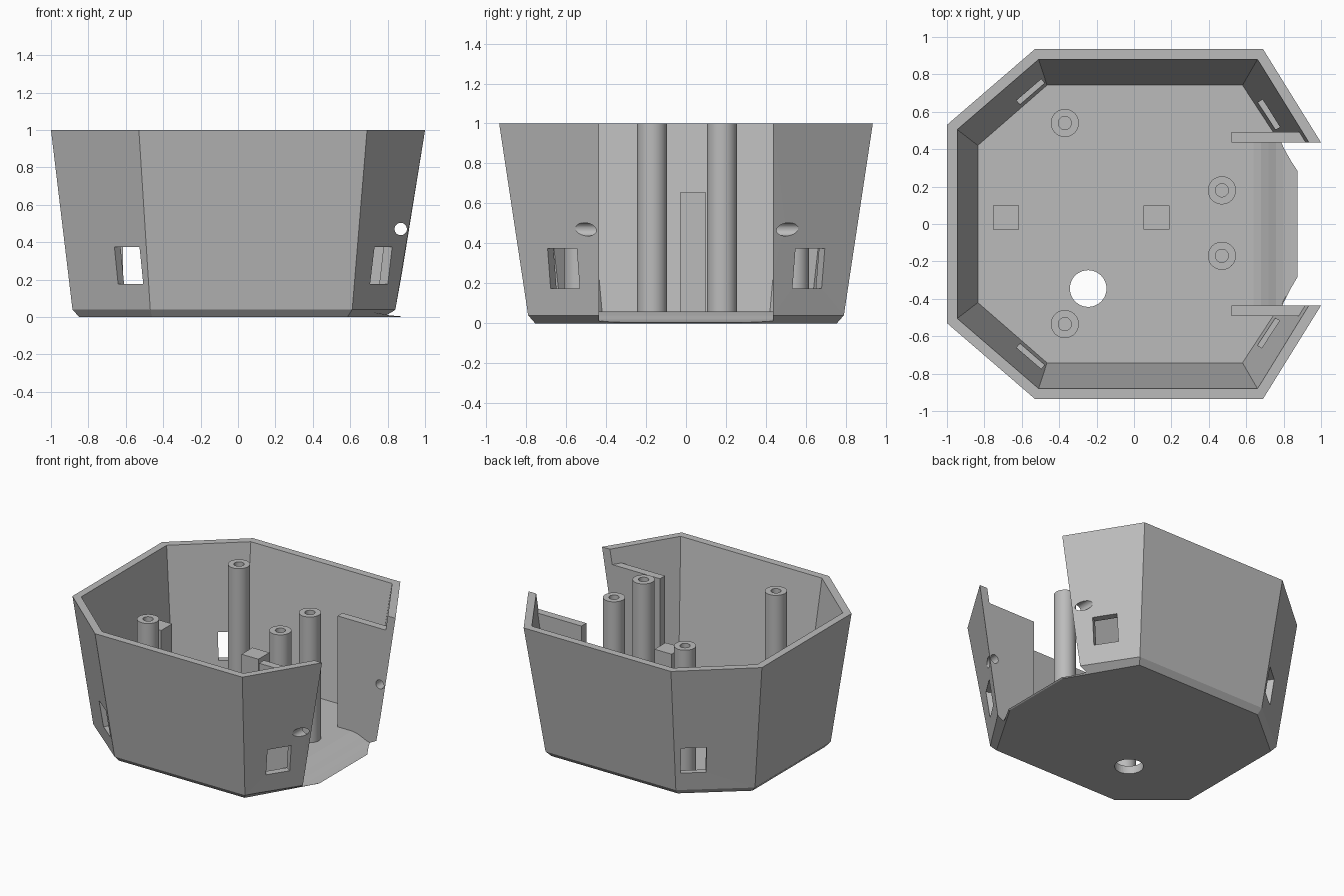
import bpy, bmesh, math
from mathutils import Matrix, Vector

cube = bpy.data.objects.get("Cube")
if cube:
    bpy.data.objects.remove(cube, do_unlink=True)

grey = bpy.data.materials.new("plain_grey")
grey.use_nodes = True
colour = (0.5, 0.5, 0.5, 1)
grey.diffuse_color = colour
grey.node_tree.nodes["Principled BSDF"].inputs["Base Color"].default_value = colour


def make(name, bm):
    bmesh.ops.recalc_face_normals(bm, faces=bm.faces)
    mesh = bpy.data.meshes.new(name)
    bm.to_mesh(mesh)
    bm.free()
    obj = bpy.data.objects.new(name, mesh)
    bpy.context.collection.objects.link(obj)
    return obj


def loft(name, rings):
    """Solid from a stack of equal point rings."""
    bm = bmesh.new()
    rows = [[bm.verts.new(p) for p in ring] for ring in rings]
    for low, high in zip(rows, rows[1:]):
        for i in range(len(low)):
            j = (i + 1) % len(low)
            bm.faces.new((low[i], low[j], high[j], high[i]))
    bm.faces.new(rows[0][::-1])
    bm.faces.new(rows[-1])
    return make(name, bm)


def octagon(half, z):
    """Mirror the +y half outline across the x axis."""
    return [(x, y, z) for x, y in half] + [(x, -y, z) for x, y in reversed(half)]


def box(name, low, high, turn=0.0):
    low, high = Vector(low), Vector(high)
    mid, size = (low + high) / 2, high - low
    bm = bmesh.new()
    bmesh.ops.create_cube(bm, size=1, matrix=Matrix.Translation(mid)
                          @ Matrix.Rotation(turn, 4, "Z") @ Matrix.Diagonal((*size, 1)))
    return make(name, bm)


def cylinder(name, centre, radius, depth, tilt=0.0):
    bm = bmesh.new()
    bmesh.ops.create_cone(bm, cap_ends=True, segments=48, radius1=radius, radius2=radius,
                          depth=depth, matrix=Matrix.Translation(centre)
                          @ Matrix.Rotation(tilt, 4, "X"))
    return make(name, bm)


def cut(target, cutter):
    mod = target.modifiers.new("cut", "BOOLEAN")
    mod.operation, mod.solver, mod.object = "DIFFERENCE", "EXACT", cutter
    bpy.context.view_layer.objects.active = target
    bpy.ops.object.modifier_apply(modifier=mod.name)
    bpy.data.objects.remove(cutter, do_unlink=True)


def paint(obj):
    obj.data.materials.clear()
    obj.data.materials.append(grey)
    for face in obj.data.polygons:
        face.material_index = 0


# Flared eight-sided shell with a chamfered foot
rim = [(1.05, 0.355), (0.69, 0.935), (-0.53, 0.935), (-1.0, 0.53)]
base = [(x * 0.885, y * 0.845) for x, y in rim]
foot = [(0.865, 0.28), (0.585, 0.755), (-0.46, 0.755), (-0.85, 0.43)]
shell = loft("case_shell", [octagon(foot, 0), octagon(base, 0.04), octagon(rim, 1)])

# Cavity, leaving the two guide plates standing
FLOOR, TOP = 0.06, 1.0
inner_low = [(0.85, 0.33), (0.58, 0.742), (-0.465, 0.742), (-0.835, 0.42)]
inner_top = [(0.995, 0.34), (0.66, 0.88), (-0.51, 0.88), (-0.945, 0.505)]
over = [tuple(Vector(a).lerp(Vector(b), 1.1)) for a, b in zip(inner_low, inner_top)]
cavity = loft("cavity", [octagon(inner_low, FLOOR),
                         octagon(over, FLOOR + 1.1 * (TOP - FLOOR))])
for side in (-1, 1):
    ys = sorted((side * 0.42, side * 0.493))
    cut(cavity, box("guide_plate", (0.52, ys[0], 0.02), (1.2, ys[1], 0.89)))
cut(shell, cavity)

# Open side with the floor sweeping down to a thin lip
sweep = [(0.5, 1.2), (0.5, FLOOR), (0.64, FLOOR), (0.68, 0.053), (0.72, 0.038),
         (0.76, 0.02), (0.8, 0.009), (0.84, 0.006), (1.3, 0.006), (1.3, 1.2)]
cut(shell, loft("opening", [[(x, y, z) for x, z in sweep] for y in (-0.435, 0.435)]))

# Windows in the four slanted walls
for side in (-1, 1):
    for x, y, angle in ((0.765, 0.612, 32.5), (-0.585, 0.745, 130)):
        c = Vector((x, side * y, 0.275))
        half = Vector((0.08, 0.087, 0.1))
        cut(shell, box("window", c - half, c + half, side * math.radians(angle)))

# Cross pin hole and floor cable hole
cut(shell, cylinder("pin_hole", (0.87, 0, 0.47), 0.033, 3, math.pi / 2))
cut(shell, cylinder("cable_hole", (-0.245, -0.345, 0), 0.098, 0.5))
paint(shell)

# Hollow screw posts
for i, (x, y) in enumerate(((-0.37, 0.54), (-0.37, -0.535), (0.47, 0.18), (0.47, -0.17))):
    post = cylinder(f"screw_post_{i + 1}", (x, y, 0.525), 0.075, 0.95)
    cut(post, cylinder("bore", (x, y, 0.58), 0.035, 1.0))
    paint(post)
    bpy.ops.object.select_all(action="DESELECT")
    post.select_set(True)
    bpy.context.view_layer.objects.active = post
    bpy.ops.object.shade_smooth_by_angle(angle=math.radians(30))

# Square support pillars
for name, x in (("left_pillar", 0.12), ("right_pillar", -0.685)):
    paint(box(name, (x - 0.07, -0.03, 0.05), (x + 0.07, 0.1, 0.655)))
